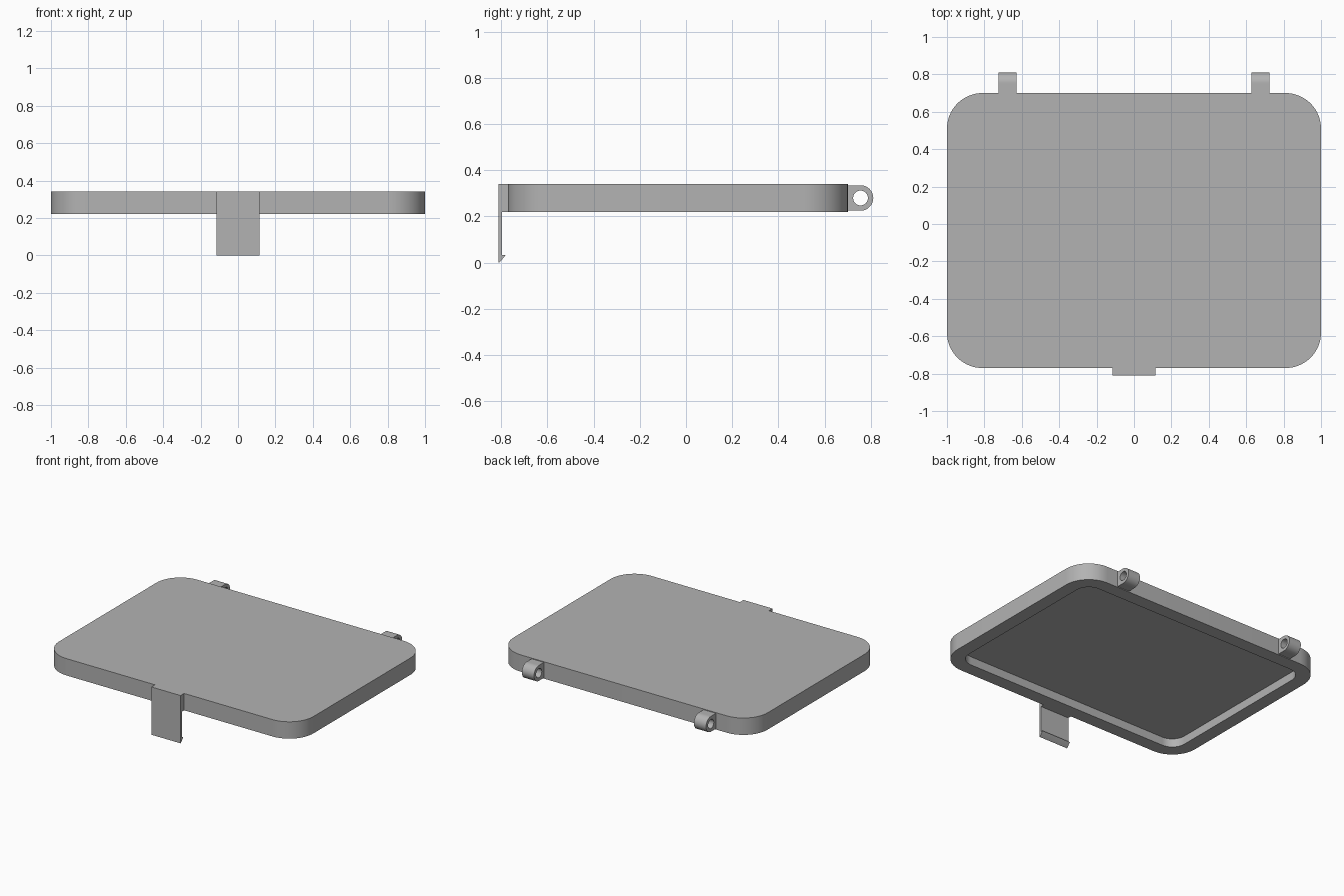
import bpy
import bmesh
from math import cos, sin, pi, radians

cube = bpy.data.objects.get("Cube")
if cube:
    bpy.data.objects.remove(cube, do_unlink=True)

grey = bpy.data.materials.new("plain grey")
grey.use_nodes = True
colour = (0.45, 0.45, 0.45, 1)
grey.diffuse_color = colour
grey.node_tree.nodes["Principled BSDF"].inputs["Base Color"].default_value = colour

BOTTOM, TOP = 0.22, 0.34
FRONT, BACK = -0.77, 0.70


def finish(name, bm):
    """Turn a bmesh into a grey object with sharp-edged smooth shading."""
    bmesh.ops.recalc_face_normals(bm, faces=bm.faces)
    mesh = bpy.data.meshes.new(name)
    bm.to_mesh(mesh)
    bm.free()
    mesh.materials.append(grey)
    obj = bpy.data.objects.new(name, mesh)
    bpy.context.collection.objects.link(obj)
    bpy.ops.object.select_all(action='DESELECT')
    obj.select_set(True)
    bpy.context.view_layer.objects.active = obj
    bpy.ops.object.shade_smooth_by_angle(angle=radians(30))
    return obj


def rounded_ring(bm, inset, radius, z, steps=16):
    """Loop of vertices around a rounded rectangle."""
    hx = 1 - inset - radius
    hy = (BACK - FRONT) / 2 - inset - radius
    cy = (BACK + FRONT) / 2
    ring = []
    for corner, (sx, sy) in enumerate([(1, 1), (-1, 1), (-1, -1), (1, -1)]):
        for i in range(steps + 1):
            a = (corner + i / steps) * pi / 2
            ring.append(bm.verts.new((sx * hx + radius * cos(a),
                                      cy + sy * hy + radius * sin(a), z)))
    return ring


def bridge(bm, a, b):
    """Quads between two closed loops of equal length."""
    for i in range(len(a)):
        j = (i + 1) % len(a)
        bm.faces.new((a[i], a[j], b[j], b[i]))


def extrude_x(name, loops, x0, x1):
    """Extrude (y, z) loops along x; a second loop becomes a through hole."""
    bm = bmesh.new()
    ends = [[[bm.verts.new((x, y, z)) for y, z in loop] for loop in loops]
            for x in (x0, x1)]
    for near, far in zip(*ends):
        bridge(bm, near, far)
    for end in ends:
        if len(end) == 2:
            bridge(bm, end[0], end[1])
        else:
            bm.faces.new(end[0])
    return finish(name, bm)


# Lid: rounded slab with a shallow recess underneath
bm = bmesh.new()
rings = [rounded_ring(bm, 0, 0.19, TOP),
         rounded_ring(bm, 0, 0.19, BOTTOM),
         rounded_ring(bm, 0.095, 0.10, BOTTOM),
         rounded_ring(bm, 0.095, 0.10, BOTTOM + 0.06)]
for a, b in zip(rings, rings[1:]):
    bridge(bm, a, b)
bm.faces.new(rings[0])
bm.faces.new(rings[-1])
finish("lid", bm)

# Hinge lugs: round-ended tabs with a pin hole
N, PIN_Y, PIN_Z, LUG_R, HOLE_R = 48, 0.755, 0.28, 0.055, 0.032
outer, hole = [], []
for i in range(N):
    a = 2 * pi * i / N
    c, s = cos(a), sin(a)
    hole.append((PIN_Y + HOLE_R * c, PIN_Z + HOLE_R * s))
    if c >= -1e-6:
        outer.append((PIN_Y + LUG_R * c, PIN_Z + LUG_R * s))
    else:
        # Square end that meets the back edge of the lid
        k = LUG_R / max(abs(c), abs(s))
        outer.append((PIN_Y + k * c, PIN_Z + k * s))
for name, x in (("left_hinge_lug", 0.677), ("right_hinge_lug", -0.677)):
    extrude_x(name, [outer, hole], x - 0.048, x + 0.048)

# Front latch: mounting block, thin tongue and hook in one profile
latch = [(FRONT, TOP), (-0.81, TOP), (-0.81, 0), (-0.803, 0.005), (-0.78, 0.033),
         (-0.796, 0.033), (-0.796, BOTTOM), (FRONT, BOTTOM)]
extrude_x("front_latch", [latch], -0.115, 0.115)
